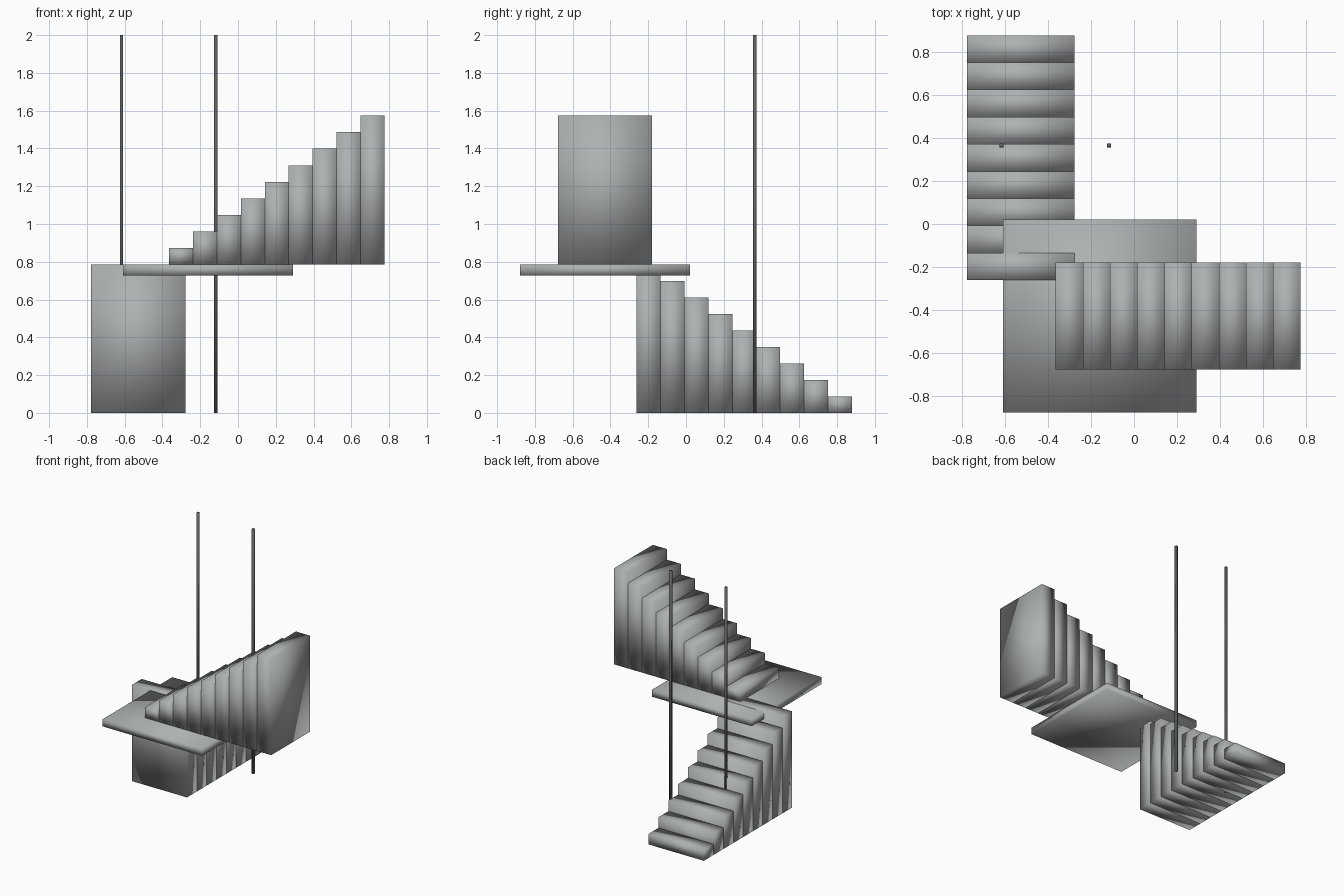
import bpy
import bmesh
from mathutils import Matrix, Vector

old = bpy.data.objects.get("Cube")
if old:
    bpy.data.objects.remove(old, do_unlink=True)


def make_material(name, colour):
    material = bpy.data.materials.new(name)
    material.use_nodes = True
    material.diffuse_color = (*colour, 1)
    material.node_tree.nodes["Principled BSDF"].inputs["Base Color"].default_value = (*colour, 1)
    return material


concrete = make_material("concrete_grey", (0.42, 0.44, 0.445))
dark_metal = make_material("dark_metal", (0.12, 0.12, 0.12))


def build_boxes(name, material, boxes):
    """One object made of soft-shaded boxes, each given by two corners."""
    bm = bmesh.new()
    for low, high in boxes:
        low, high = Vector(low), Vector(high)
        place = Matrix.Translation((low + high) / 2) @ Matrix.Diagonal((*(high - low), 1))
        bmesh.ops.create_cube(bm, size=1, matrix=place)
    for face in bm.faces:
        face.smooth = True
    mesh = bpy.data.meshes.new(name)
    bm.to_mesh(mesh)
    bm.free()
    mesh.materials.append(material)
    obj = bpy.data.objects.new(name, mesh)
    bpy.context.scene.collection.objects.link(obj)
    return obj


STEPS = 9
RISE = 0.0874
TREAD = 0.1267
FLOOR = STEPS * RISE

# Lower flight climbs from the back towards the front
build_boxes("lower_flight", concrete, [
    ((-0.777, 0.879 - (i + 1) * TREAD, 0),
     (-0.278, 0.879 - i * TREAD, (i + 1) * RISE))
    for i in range(STEPS)])

# Square landing between the flights
build_boxes("landing", concrete, [((-0.61, -0.879, 0.728), (0.291, 0.022, FLOOR - 0.0005))])

# Upper flight climbs towards the left
build_boxes("upper_flight", concrete, [
    ((-0.365 + i * TREAD, -0.678, FLOOR),
     (-0.365 + (i + 1) * TREAD, -0.179, FLOOR + (i + 1) * RISE))
    for i in range(STEPS)])

# Two tall square poles
for side, x in (("right", -0.617), ("left", -0.117)):
    build_boxes(side + "_pole", dark_metal, [((x - 0.009, 0.356, 0), (x + 0.009, 0.374, 2))])
